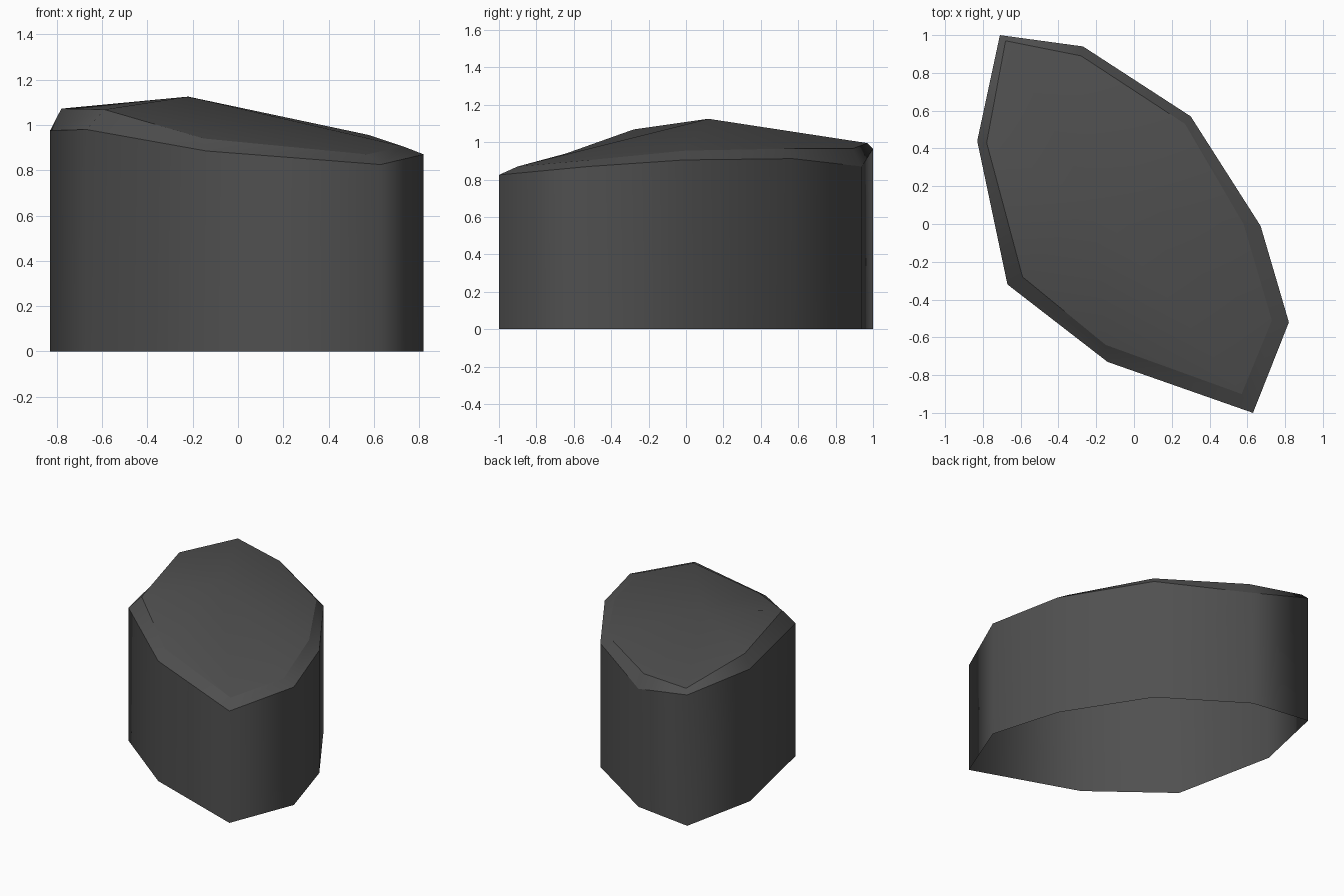
import bpy, bmesh

if "Cube" in bpy.data.objects:
    bpy.data.objects.remove(bpy.data.objects["Cube"])

# Rim outline and inset crown outline, going round the stone (x, y, z)
RIM = [(-0.71, 1.0, 0.965), (-0.27, 0.94, 0.87), (0.30, 0.57, 0.912),
       (0.67, -0.01, 0.905), (0.82, -0.52, 0.87), (0.63, -1.0, 0.825),
       (-0.14, -0.73, 0.885), (-0.67, -0.32, 0.98), (-0.83, 0.44, 0.975)]
CROWN = [(-0.68, 0.97, 0.995), (-0.28, 0.89, 0.965), (0.27, 0.53, 0.965),
         (0.58, 0.0, 0.955), (0.73, -0.51, 0.905), (0.57, -0.90, 0.87),
         (-0.15, -0.64, 0.94), (-0.59, -0.28, 1.068), (-0.78, 0.43, 1.072)]
APEX = (-0.22, 0.12, 1.125)

bm = bmesh.new()
base = [bm.verts.new((x, y, 0)) for x, y, z in RIM]
rim = [bm.verts.new(p) for p in RIM]
crown = [bm.verts.new(p) for p in CROWN]
apex = bm.verts.new(APEX)


def band(low, high):
    n = len(low)
    for i in range(n):
        j = (i + 1) % n
        bm.faces.new((low[j], low[i], high[i], high[j]))


# Walls (open underneath), chipped bevel, and shallow peaked top
band(base, rim)
band(rim, crown)
for i in range(len(crown)):
    bm.faces.new((crown[(i + 1) % len(crown)], crown[i], apex))

# Smooth shading inside each band, crisp edges between bands
for f in bm.faces:
    f.smooth = True
for ring in (rim, crown):
    for i in range(len(ring)):
        bm.edges.get((ring[i - 1], ring[i])).smooth = False

mesh = bpy.data.meshes.new("stone_column")
bm.normal_update()
bm.to_mesh(mesh)
bm.free()

stone = bpy.data.materials.new("dark grey stone")
stone.diffuse_color = (0.08, 0.08, 0.08, 1)
stone.use_nodes = True
stone.node_tree.nodes["Principled BSDF"].inputs["Base Color"].default_value = stone.diffuse_color
mesh.materials.append(stone)
bpy.context.collection.objects.link(bpy.data.objects.new("stone_column", mesh))
